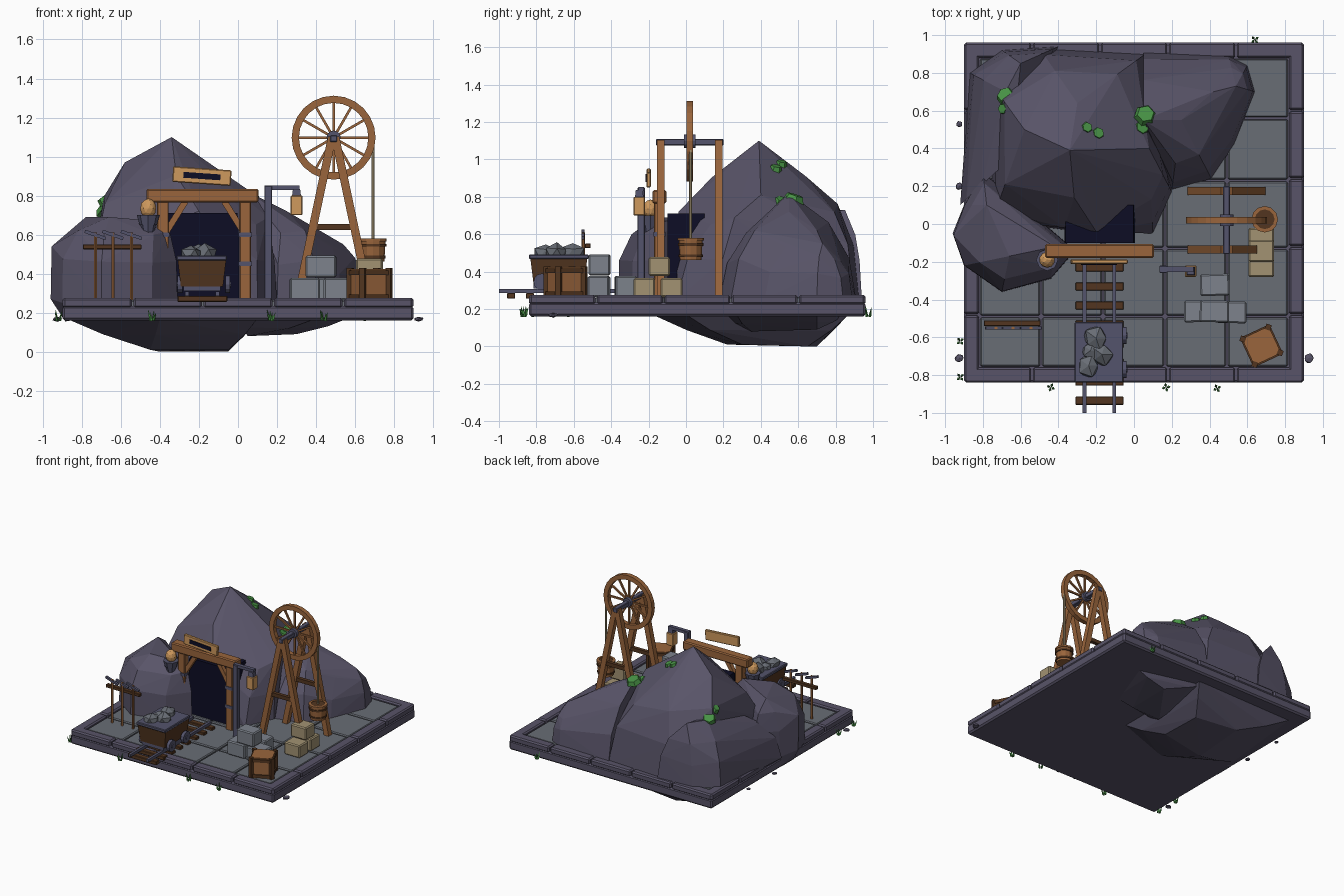
import bpy, bmesh, math, random
from mathutils import Vector, Matrix, Euler
from mathutils.bvhtree import BVHTree

if "Cube" in bpy.data.objects:
    bpy.data.objects.remove(bpy.data.objects["Cube"])

random.seed(4)

def material(name, rgb):
    m = bpy.data.materials.new(name)
    m.diffuse_color = (*rgb, 1)
    m.use_nodes = True
    m.node_tree.nodes["Principled BSDF"].inputs["Base Color"].default_value = m.diffuse_color
    return m

ROCK = material("purple rock", (0.098, 0.088, 0.138))
FLOOR = material("floor grey", (0.14, 0.153, 0.178))
STONE = material("cut stone", (0.205, 0.225, 0.262))
WOOD = material("light wood", (0.32, 0.13, 0.045))
DARK = material("dark wood", (0.085, 0.036, 0.014))
METAL = material("blue metal", (0.088, 0.088, 0.15))
NAVY = material("tunnel navy", (0.004, 0.004, 0.018))
TAN = material("tan stone", (0.36, 0.29, 0.17))
GREEN = material("moss green", (0.065, 0.29, 0.06))
GLOW = material("lamp amber", (0.62, 0.32, 0.11))

def finish(name, bm, mat):
    bmesh.ops.recalc_face_normals(bm, faces=bm.faces)
    me = bpy.data.meshes.new(name)
    bm.to_mesh(me)
    bm.free()
    me.materials.append(mat)
    ob = bpy.data.objects.new(name, me)
    bpy.context.collection.objects.link(ob)
    return ob

def box(name, lo, hi, mat, bevel=0.0, rot=(0, 0, 0)):
    """Box between two corners, turned about its own centre."""
    lo, hi = Vector(lo), Vector(hi)
    bm = bmesh.new()
    bmesh.ops.create_cube(bm, size=1)
    bmesh.ops.scale(bm, vec=hi - lo, verts=bm.verts)
    if bevel:
        bmesh.ops.bevel(bm, geom=bm.edges[:], offset=bevel, segments=1, affect='EDGES')
    bm.transform(Matrix.Translation((lo + hi) / 2) @ Euler(rot).to_matrix().to_4x4())
    return finish(name, bm, mat)

def rod(name, a, b, r, mat, r2=None, n=8, roll=0.0):
    """Prism or cone from a to b."""
    a, b = Vector(a), Vector(b)
    bm = bmesh.new()
    bmesh.ops.create_cone(bm, cap_ends=True, segments=n, radius1=r,
                          radius2=r if r2 is None else r2, depth=(b - a).length)
    q = (b - a).to_track_quat('Z', 'Y').to_matrix().to_4x4()
    bm.transform(Matrix.Translation((a + b) / 2) @ q @ Matrix.Rotation(roll, 4, 'Z'))
    return finish(name, bm, mat)

def beam(name, a, b, w, mat):
    return rod(name, a, b, w * 0.707, mat, n=4, roll=math.pi / 4)

def hull(name, pts, mat):
    bm = bmesh.new()
    for p in pts:
        bm.verts.new(p)
    bmesh.ops.convex_hull(bm, input=bm.verts[:])
    bmesh.ops.delete(bm, geom=[v for v in bm.verts if not v.link_faces], context='VERTS')
    return finish(name, bm, mat)

def rock(name, foot, crest, z0=.25, steps=((.12, .42), (.4, .74)), extra=()):
    """Faceted lobe: each foot point climbs in steps to its nearest crest point."""
    pts = [Vector(c) for c in crest]
    for f in foot:
        f = Vector((*f, z0))
        c = min(pts[:len(crest)], key=lambda p: (p - f).xy.length)
        pts.append(f)
        for t, h in steps:
            p = f.lerp(c, t + random.uniform(-.02, .02))
            p.z = z0 + (c.z - z0) * (h + random.uniform(-.05, .05))
            pts.append(p)
    return hull(name, pts + [Vector(e) for e in extra], ROCK)

def lump(name, loc, size, mat, jitter=0.15, sub=1):
    bm = bmesh.new()
    bmesh.ops.create_icosphere(bm, subdivisions=sub, radius=1)
    for v in bm.verts:
        v.co *= 1 + random.uniform(-jitter, jitter)
        v.co = Vector(loc) + v.co * Vector(size)
    return finish(name, bm, mat)

def ring(name, c, r_in, r_out, depth, mat, axis='Y', n=24):
    """Rectangular-section hoop about an axis."""
    bm = bmesh.new()
    h = depth / 2
    vs = [bm.verts.new(p) for p in ((r_in, 0, -h), (r_out, 0, -h), (r_out, 0, h), (r_in, 0, h))]
    es = [bm.edges.new((vs[i], vs[(i + 1) % 4])) for i in range(4)]
    bmesh.ops.spin(bm, geom=vs + es, cent=(0, 0, 0), axis=(0, 0, 1), angle=math.tau, steps=n)
    bmesh.ops.remove_doubles(bm, verts=bm.verts, dist=1e-4)
    if axis == 'Y':
        bm.transform(Matrix.Rotation(math.pi / 2, 4, 'X'))
    bm.transform(Matrix.Translation(c))
    return finish(name, bm, mat)

# Slab: base, tiled floor, bevelled border blocks
box("slab_base", (-.9, -.84, .16), (.9, .96, .235), ROCK, .012)
ys = [-.76, -.49, -.13, .23, .56, .88]
for i in range(5):
    for j in range(5):
        x = -.82 + .328 * i
        box("floor_tile", (x + .006, ys[j] + .006, .2), (x + .322, ys[j + 1] - .006, .265), FLOOR, .007)
    a, b = .36 * i + .004, .36 * i + .356
    for e in (0, 1.72):
        box("border_block", (a - .9, e - .84, .225), (b - .9, e - .76, .275), ROCK, .01)
        box("border_block", (e - .9, a - .84, .225), (e - .82, b - .84, .275), ROCK, .01)

# Rock hill in four lobes, and the rock bulging under the slab
peak = rock("main_peak", [(-.75, .02), (-.3, -.04), (.1, -.05), (.2, .17), (.06, .9), (-.5, .93), (-.76, .75)],
            [(-.34, .39, 1.1), (-.58, .5, .97), (.08, .4, .81), (-.3, .64, .91)],
            extra=[(-.37, -.02, .66), (-.14, -.045, .64), (-.2, -.04, .72)])
left = rock("left_rock", [(-.9, .1), (-.8, .28), (-.31, -.14), (-.44, -.29), (-.7, -.36), (-.9, -.22)],
            [(-.78, .1, .69), (-.42, -.12, .67), (-.66, -.17, .69)], .25, ((.03, .5), (.35, .84)),
            [(-.955, -.06, .54), (-.96, -.05, .27), (-.885, -.1, .155), (-.885, .05, .155)])
back = rock("back_left_rock", [(-.92, .1), (-.9, .38), (-.87, .8), (-.7, .92), (-.4, .94)],
            [(-.68, .7, .72), (-.6, .85, .73), (-.65, .35, .66)])
right = rock("right_rock", [(.2, .18), (.41, .24), (.53, .42), (.64, .7), (.6, .84), (.5, .89), (.05, .91)],
             [(.05, .55, .82), (.25, .55, .72), (.42, .7, .62), (.54, .73, .55)])
rock("underside_rock", [(-.88, .1), (-.8, .85), (.1, .87), (.1, 0), (-.4, -.18)],
     [(-.45, .22, .01), (-.4, .7, 0), (-.05, .65, 0), (-.05, .3, .01)], .17, ((.45, .55),))
rock("underside_spur", [(.56, .7), (.4, .27), (0, .2), (0, .85)], [(.05, .35, .08), (.3, .7, .09)], .17, ((.4, .5),))

# Moss patches laid onto the hill
trees = [BVHTree.FromPolygons([v.co for v in o.data.vertices], [p.vertices[:] for p in o.data.polygons])
         for o in (peak, left, back, right)]
for x, y, r in ((-.68, .68, .055), (-.69, .61, .035), (-.25, .51, .035), (-.19, .48, .038),
                (.06, .58, .06), (.04, .51, .045)):
    hits = [t.ray_cast(Vector((x, y, 3)), Vector((0, 0, -1))) for t in trees]
    p, nrm = max((h[:2] for h in hits if h[0]), key=lambda h: h[0].z)
    up = (nrm + Vector((0, 0, 1))).normalized()
    rod("moss", p - up * .02, p + up * .015, r, GREEN, r * .75, n=6)

# Mine entrance: tunnel, timber frame, braces, bands, sign
hull("tunnel_mouth", [(-.182 + s * w, y, z) for y in (-.1, .1) for s in (-1, 1)
                      for w, z in ((.187, .26), (.187, .58), (.18, .71))], NAVY)
for x in (-.385, .037):
    box("entrance_post", (x - .03, -.17, .26), (x + .03, -.115, .77), WOOD, .005)
    for z in (.45, .6):
        box("post_band", (x - .034, -.175, z - .012), (x + .034, -.11, z + .012), METAL)
box("entrance_lintel", (-.47, -.18, .765), (.105, -.105, .835), WOOD, .008)
for s in (-1, 1):
    beam("entrance_brace", (-.17 + s * .2, -.14, .61), (-.17 + s * .1, -.14, .77), .032, WOOD)
tilt = (0, math.radians(4), 0)
box("sign_board", (-.335, -.212, .86), (-.035, -.188, .94), GLOW, .005, tilt)
box("sign_plate", (-.28, -.217, .885), (-.09, -.211, .915), NAVY, 0, tilt)

# Torch on the left end of the lintel
rod("torch_cup", (-.46, -.19, .59), (-.46, -.19, .65), .025, METAL, .04)
rod("torch_rim", (-.46, -.19, .65), (-.46, -.19, .7), .045, METAL, .058)
lump("torch_flame", (-.46, -.19, .735), (.042, .042, .05), GLOW, 0, 2)

# Lamp post with hanging lantern
box("lamp_post", (.135, -.26, .26), (.175, -.22, .85), METAL, .004)
box("lamp_arm", (.135, -.255, .83), (.315, -.225, .853), METAL)
rod("lantern_cap", (.3, -.25, .765), (.3, -.25, .835), .038, METAL, .026, n=4, roll=math.pi / 4)
box("lantern_glass", (.27, -.28, .7), (.33, -.22, .8), GLOW, .004)

# Track
for k in range(8):
    y = -.935 + k * .1007
    box("track_tie", (-.31, y - .022, .255), (-.055, y + .022, .286), DARK, .004)
for x in (-.262, -.105):
    box("track_rail", (x - .01, -1, .286), (x + .01, -.2, .308), METAL)

# Ore cart
hull("cart_body", [(-.185 + sx * w, -.68 + sy * d, z) for sx in (-1, 1) for sy in (-1, 1)
     for w, d, z in ((.108, .135, .335), (.124, .152, .47))], DARK)
box("cart_frame", (-.28, -.815, .31), (-.09, -.545, .337), METAL)
box("cart_top", (-.315, -.84, .467), (-.057, -.52, .492), METAL, .005)
for s in (-1, 1):
    for y in (-.77, -.59):
        x = -.175 + s * .11
        rod("cart_wheel", (x, y, .345), (x + s * .025, y, .345), .045, METAL, n=12)
        rod("wheel_hub", (x, y, .345), (x + s * .03, y, .345), .016, METAL)
for x, y, r in ((-.2, -.605, .068), (-.17, -.69, .062), (-.24, -.75, .062), (-.23, -.67, .05)):
    lump("ore_lump", (x, y, .497), (r, r, r * .9), FLOOR)

# Tool rack with three picks
box("rack_bar", (-.795, -.54, .525), (-.495, -.51, .55), DARK, .003)
for x in (-.73, -.64, -.545):
    rod("pick_handle", (x, -.55, .265), (x, -.55, .61), .009, WOOD, n=6)
    beam("pick_head", (x - .055, -.55, .617), (x + .052, -.55, .58), .017, METAL)

# Stacked blocks
for x, y, z in ((.265, -.52, .265), (.44, -.525, .265), (.35, -.38, .265), (.348, -.52, .38)):
    box("grey_block", (x, y, z), (x + .155, y + .115, z + .112), STONE, .008, (0, 0, random.uniform(-.06, .06)))
for y, z in ((-.28, .265), (-.135, .265), (-.2, .377)):
    box("tan_block", (.605, y, z), (.742, y + .115, z + .1), TAN, .008)

# Crate, turned
turn = math.radians(25)
def crate_pt(i, z):
    a = turn + math.pi * (.25 + i / 2)
    return (.675 + .105 * math.cos(a), -.645 + .105 * math.sin(a), z)
box("crate_body", (.597, -.723, .265), (.753, -.567, .425), WOOD, 0, (0, 0, turn))
for i in range(4):
    rod("crate_corner", crate_pt(i, .265), crate_pt(i, .428), .021, DARK, n=4, roll=turn)
    for z in (.282, .405):
        beam("crate_rail", crate_pt(i, z), crate_pt(i + 1, z), .024, DARK)

# Winding wheel on twin A-frames
C = Vector((.49, .02, 1.097))
ring("wheel_rim", C, .178, .215, .036, WOOD, n=24)
for k in range(12):
    d = Vector((math.cos(k * math.pi / 6), 0, math.sin(k * math.pi / 6)))
    beam("wheel_spoke", C + d * .02, C + d * .185, .013, WOOD)
rod("wheel_hub", C + Vector((0, -.03, 0)), C + Vector((0, .03, 0)), .036, METAL, n=12)
box("wheel_axle", (.472, -.16, 1.075), (.508, .2, 1.11), METAL, .004)
for y in (-.135, .175):
    for s in (-1, 1):
        beam("frame_leg", (.49 + s * .008, y, 1.1), (.49 + s * .186, y, .262), .042, WOOD)
    box("frame_crossbar", (.4, y - .014, .625), (.58, y + .014, .655), DARK)

# Rope and hoisted bucket
B = Vector((.692, .025, 0))
up = Vector((0, 0, 1))
rod("rope", B + up * .5, B + up * 1.1, .008, TAN, n=6)
rod("bucket", B + up * .462, B + up * .572, .058, WOOD, .064, n=12)
for z, r in ((.485, .062), (.545, .066)):
    ring("bucket_hoop", B + up * z, r - .012, r + .003, .014, DARK, 'Z', 12)
ring("bucket_rim", B + up * .572, .052, .07, .014, WOOD, 'Z', 12)
rod("bucket_inside", B + up * .56, B + up * .575, .053, DARK, n=12)

# Grass tufts and pebbles around the slab foot
for x, y in ((-.44, -.865), (.17, -.865), (.44, -.87), (.64, .975), (-.92, -.62), (-.92, -.81)):
    for k in range(4):
        d = Vector((math.cos(k * 1.6 + x), math.sin(k * 1.6 + x), 0)) * .022
        p = Vector((x, y, .16)) + d * .4
        rod("grass_blade", p, p + d * .6 + up * (.04 + .007 * (k % 3)), .009, GREEN, .001, n=3)
for x, y, r in ((.925, -.71, .027), (-.925, -.71, .025), (-.925, .53, .018), (-.925, .2, .02)):
    lump("foot_pebble", (x, y, .167), (r, r, r * .5), ROCK)
